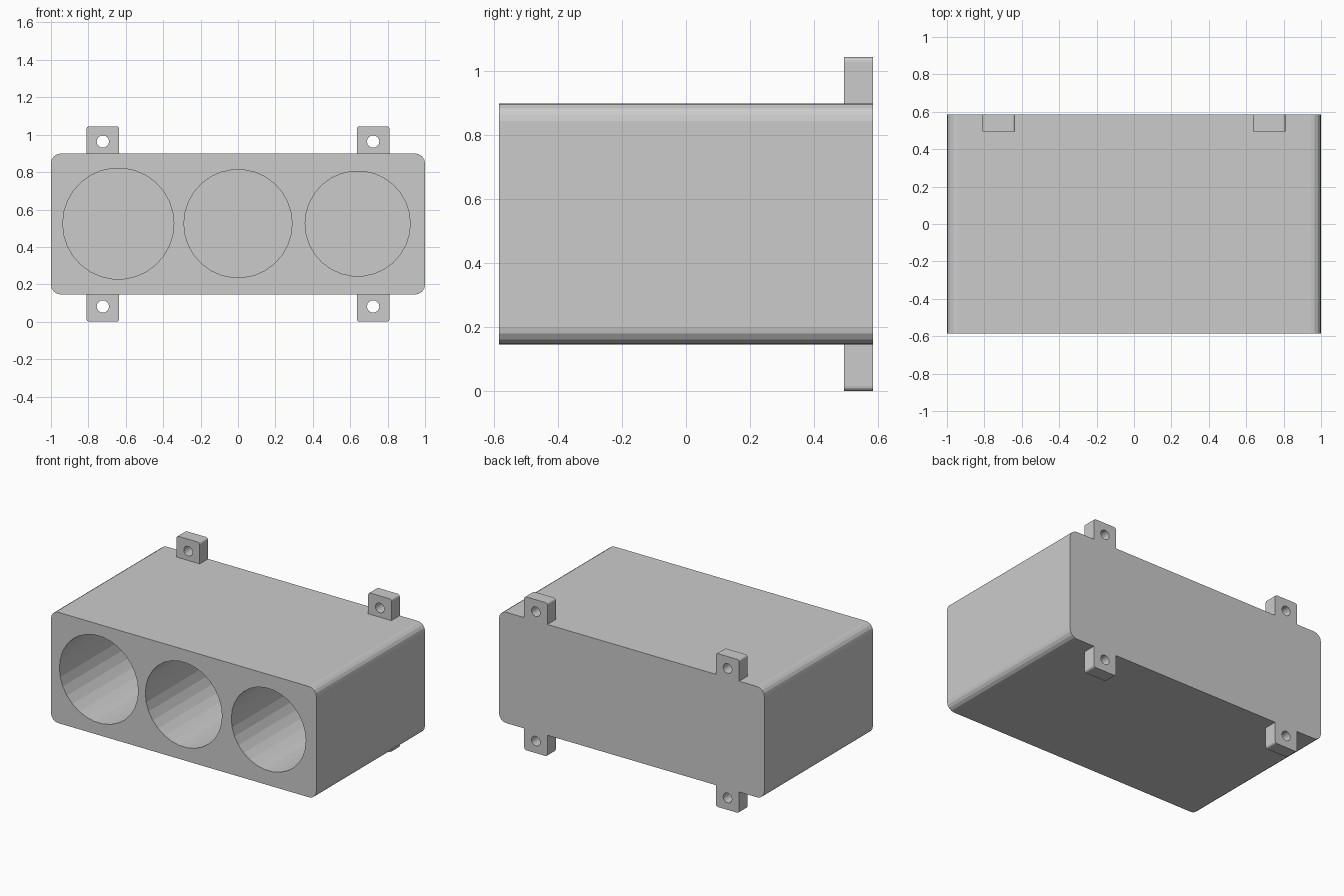
import bpy, bmesh, math

if "Cube" in bpy.data.objects:
    bpy.data.objects.remove(bpy.data.objects["Cube"])

MID_Z = 0.5225           # height of the box centre
FRONT, BACK = -0.585, 0.585


def finish(name, bm):
    bmesh.ops.recalc_face_normals(bm, faces=bm.faces)
    mesh = bpy.data.meshes.new(name)
    bm.to_mesh(mesh)
    bm.free()
    obj = bpy.data.objects.new(name, mesh)
    obj.location.z = MID_Z
    bpy.context.collection.objects.link(obj)
    return obj


def prism(name, outline, y0, y1):
    """Extrude an x-z outline along y."""
    bm = bmesh.new()
    face = bm.faces.new([bm.verts.new((x, y0, z)) for x, z in outline])
    new = bmesh.ops.extrude_face_region(bm, geom=[face])["geom"]
    bmesh.ops.translate(bm, vec=(0, y1 - y0, 0),
                        verts=[v for v in new if isinstance(v, bmesh.types.BMVert)])
    return finish(name, bm)


def circle(cx, cz, r, n):
    return [(cx + r * math.cos(2 * math.pi * i / n),
             cz + r * math.sin(2 * math.pi * i / n)) for i in range(n)]


def arc(cx, cz, r, start, n=4):
    return [(cx + r * math.cos(math.radians(start + 90 * i / n)),
             cz + r * math.sin(math.radians(start + 90 * i / n))) for i in range(n + 1)]


def cut(obj, cutter):
    """Subtract the cutter and discard it."""
    mod = obj.modifiers.new("cut", "BOOLEAN")
    mod.operation, mod.solver, mod.object = "DIFFERENCE", "EXACT", cutter
    cutter.hide_render = True
    bpy.context.view_layer.objects.active = obj
    bpy.ops.object.modifier_apply(modifier=mod.name)
    bpy.data.objects.remove(cutter)


# Box with rounded long edges
r, hw, hh = 0.055, 1.0, 0.3775
outline = (arc(hw - r, hh - r, r, 0) + arc(r - hw, hh - r, r, 90)
           + arc(r - hw, r - hh, r, 180) + arc(hw - r, r - hh, r, 270))
box = prism("holder_box", outline, FRONT, BACK)

# Three blind round bores of decreasing size
for x, radius in ((-0.64, 0.297), (0, 0.289), (0.64, 0.281)):
    cut(box, prism("bore_cutter", circle(x, 0.002, radius, 30), FRONT - 0.1, 0.5))

# Mounting tab with a screw hole, mirrored to all four positions
x0, x1, top, t = 0.635, 0.81, MID_Z, 0.015
outline = [(x0, hh), (x1, hh)] + arc(x1 - t, top - t, t, 0) + arc(x0 + t, top - t, t, 90)
tabs = prism("mounting_tabs", outline, 0.495, BACK)
cut(tabs, prism("screw_hole_cutter", circle(0.7225, 0.441, 0.033, 16), 0.4, 0.7))
mirror = tabs.modifiers.new("mirror", "MIRROR")
mirror.use_axis = (True, False, True)
mirror.use_mirror_merge = False
